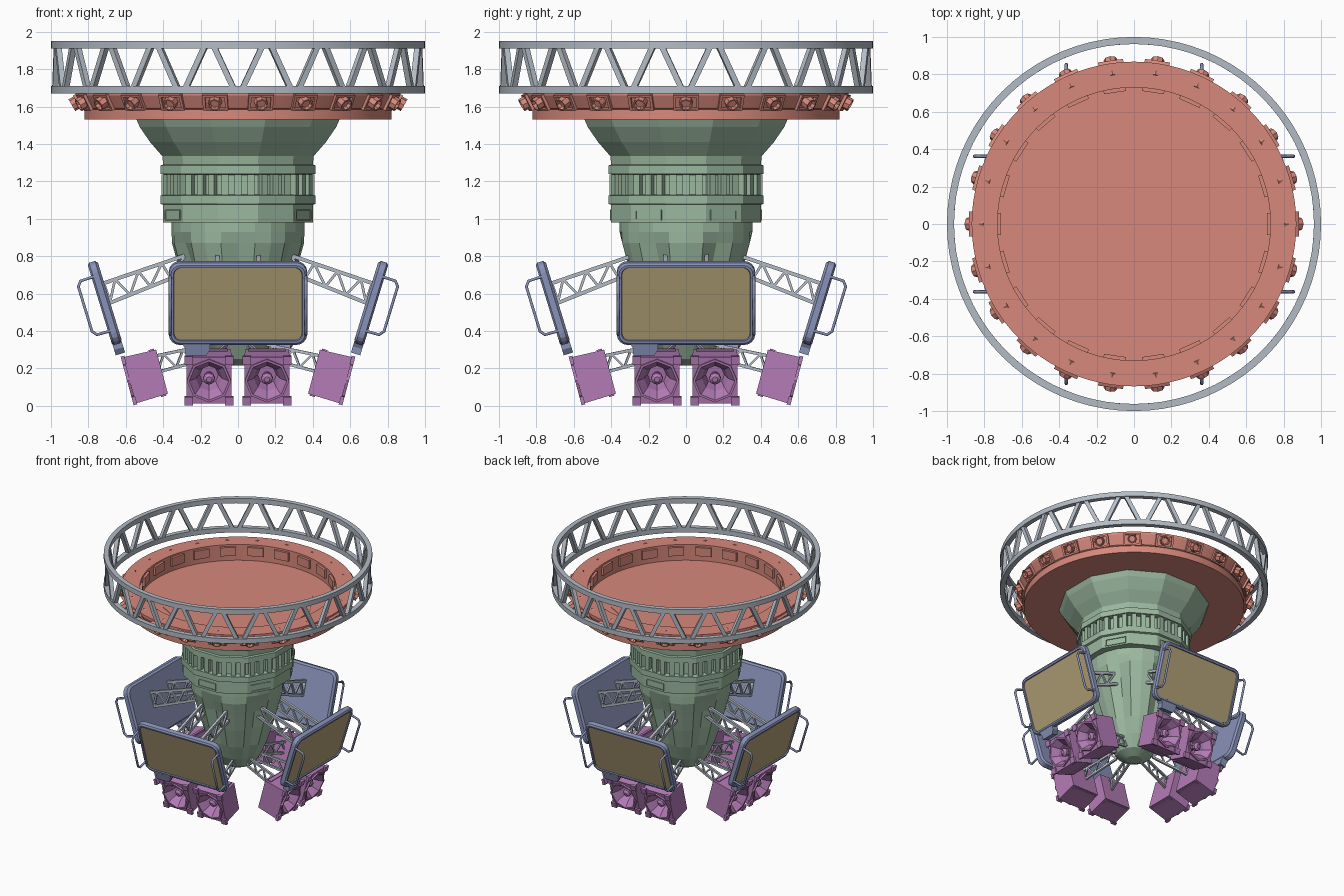
import bpy, bmesh, math
from mathutils import Vector, Matrix

if "Cube" in bpy.data.objects:
    bpy.data.objects.remove(bpy.data.objects["Cube"])

def material(name, rgb):
    m = bpy.data.materials.new(name)
    m.diffuse_color = (*rgb, 1)
    m.use_nodes = True
    m.node_tree.nodes["Principled BSDF"].inputs["Base Color"].default_value = m.diffuse_color
    return m

GREEN = material("green", (0.33, 0.48, 0.35))
RED = material("red", (0.68, 0.25, 0.20))
BLUE = material("blue", (0.25, 0.29, 0.48))
BROWN = material("brown", (0.45, 0.36, 0.19))
PURPLE = material("purple", (0.45, 0.20, 0.47))
STEEL = material("steel", (0.45, 0.50, 0.56))

def finish(name, bm, mat, smooth=False):
    bmesh.ops.recalc_face_normals(bm, faces=bm.faces[:])
    me = bpy.data.meshes.new(name)
    bm.to_mesh(me)
    bm.free()
    me.materials.append(mat)
    ob = bpy.data.objects.new(name, me)
    bpy.context.collection.objects.link(ob)
    if smooth:
        bpy.ops.object.select_all(action='DESELECT')
        ob.select_set(True)
        bpy.context.view_layer.objects.active = ob
        bpy.ops.object.shade_smooth_by_angle(angle=math.radians(25))
    return ob

def four_sides(ob, M=Matrix()):
    """Place the part on the front and copy it to the other three sides."""
    for k in range(4):
        o = ob if k == 0 else ob.copy()
        if k:
            o.name = f"{ob.name}_{k}"
            bpy.context.collection.objects.link(o)
        o.matrix_world = Matrix.Rotation(k * math.pi / 2, 4, 'Z') @ M

def loft(bm, loops, closed=False, M=Matrix()):
    rings = [[bm.verts.new(M @ Vector(p)) for p in l] for l in loops]
    n = len(rings[0])
    pairs = list(zip(rings, rings[1:])) + ([(rings[-1], rings[0])] if closed else [])
    for a, b in pairs:
        for i in range(n):
            bm.faces.new((a[i], a[(i + 1) % n], b[(i + 1) % n], b[i]))
    if not closed:
        bm.faces.new(rings[0])
        bm.faces.new(rings[-1])

def circle(r, z, n, phase=0.0, groove=None):
    out = []
    for i in range(n):
        a = phase + math.tau * i / n
        rr = r * (groove if groove and i % 4 == 2 else 1)
        out.append((rr * math.cos(a), rr * math.sin(a), z))
    return out

def box(bm, size, loc, M=Matrix()):
    bmesh.ops.create_cube(bm, size=1, matrix=M @ Matrix.Translation(loc) @ Matrix.Diagonal((*size, 1)))

def bar(bm, a, b, t, d=None):
    a, b = Vector(a), Vector(b)
    q = (b - a).to_track_quat('Z', 'Y').to_matrix().to_4x4()
    box(bm, (t, d or t, (b - a).length), (0, 0, 0), Matrix.Translation((a + b) / 2) @ q)

def polar(r, deg, z):
    a = math.radians(deg)
    return Vector((r * math.cos(a), r * math.sin(a), z))

def spin(deg):
    return Matrix.Rotation(math.radians(deg), 4, 'Z')

# truss ring: two hoops and a zigzag of bars
for name, z in (("ring_lower_hoop", 1.67), ("ring_upper_hoop", 1.91)):
    bm = bmesh.new()
    loft(bm, [circle(r, h, 80) for r, h in ((1, z), (1, z + .04), (.962, z + .04), (.962, z))], True)
    finish(name, bm, STEEL, True)
bm = bmesh.new()
for i in range(20):
    c = 270 + 18 * i
    for s in (-1, 1):
        bar(bm, polar(.978, c + s * 1.2, 1.69), polar(.978, c + s * 7.8, 1.93), .03)
finish("ring_zigzag", bm, STEEL)

# red dish with recessed top
bm = bmesh.new()
loft(bm, [circle(r, z, 88) for r, z in ((.73, 1.55), (.73, 1.68), (.868, 1.68), (.868, 1.66),
                                      (.832, 1.59), (.822, 1.585), (.822, 1.53))])
finish("dish", bm, RED, True)
bm = bmesh.new()
loft(bm, [circle(.567, z, 12, math.radians(15)) for z in (1.54, 1.554)])
finish("dish_floor_plate", bm, RED)

# ring of lamps with square housings and inner boxes
bm = bmesh.new()
for i in range(22):
    R = spin(360 / 22 * i)
    box(bm, (.03, .12, .07), (.725, 0, 1.63), R)
    F = R @ Matrix.Translation((.848, 0, 1.625)) @ Matrix.Rotation(math.radians(27), 4, 'Y')
    for s in (-1, 1):
        box(bm, (.03, .015, .09), (.0, s * .06, 0), F)
        box(bm, (.03, .12, .012), (.0, 0, s * .04), F)
    L = R @ Matrix.Translation((.845, 0, 1.632)) @ Matrix.Rotation(math.radians(120), 4, 'Y')
    loft(bm, [circle(r, z, 8) for r, z in ((.028, -.06), (.036, -.03), (.036, .05), (.028, .05), (.024, .03))], M=L)
finish("lamps", bm, RED)

# green twelve-sided upper body
bm = bmesh.new()
k = 1 / math.cos(math.radians(15))
prof = [(.545, 1.535), (.525, 1.49), (.47, 1.41), (.405, 1.335), (.40, 1.29), (.415, 1.285), (.415, 1.24),
        (.375, 1.235), (.375, 1.13), (.415, 1.125), (.415, 1.08), (.40, 1.075), (.40, .98)]
loft(bm, [circle(r * k, z, 12, math.radians(15)) for r, z in prof])
finish("body_upper", bm, GREEN)
bm = bmesh.new()
for i in range(36):
    # spacing is even on each flat side
    s, t = divmod(i, 3)
    box(bm, (.05, .036, .11), (.383, (t - 1) * .07, 1.182), spin(s * 30))
for i in range(6):
    R = spin(270 + 60 * i)
    for s in (-1, 1):
        box(bm, (.012, .16, .007), (.4, 0, 1.02 + s * .025), R)
        box(bm, (.012, .007, .05), (.4, s * .078, 1.02), R)
finish("body_ribs_and_windows", bm, GREEN)

# green bullet-shaped lower body with flutes
bm = bmesh.new()
prof = [(.355, .985, None), (.355, .93, None), (.353, .87, .92), (.325, .77, .88), (.285, .62, .88),
        (.235, .46, .9), (.185, .34, .95), (.13, .25, None), (.06, .215, None)]
loft(bm, [circle(r, z, 24, 0, g) for r, z, g in prof])
finish("body_lower", bm, GREEN)

# screens, tilted to face outward and down
def round_rect(w, h, r, y):
    pts = []
    for cx, cz, a0 in ((w - r, h - r, 0), (r - w, h - r, 90), (r - w, r - h, 180), (w - r, r - h, 270)):
        for j in range(5):
            a = math.radians(a0 + j * 22.5)
            pts.append((cx + r * math.cos(a), y, cz + r * math.sin(a)))
    return pts

SCREEN = Matrix.Translation((0, -.712, .55)) @ Matrix.Rotation(math.radians(17), 4, 'X')
bm = bmesh.new()
loft(bm, [round_rect(*p) for p in ((.355, .215, .05, .028), (.37, .23, .06, .015), (.37, .23, .06, -.018),
                                   (.358, .218, .05, -.028), (.345, .205, .04, -.028), (.342, .202, .04, -.015))])
loft(bm, [[(-.30, y, -.22), (-.15, y, -.22), (-.15, y, -.255), (-.17, y, -.285), (-.28, y, -.285), (-.28, y, -.25)]
          for y in (-.026, .026)])
four_sides(finish("screen_frame", bm, BLUE), SCREEN)
bm = bmesh.new()
loft(bm, [round_rect(.342, .202, .04, y) for y in (-.012, -.02)])
four_sides(finish("screen_panel", bm, BROWN), SCREEN)
for side, s in (("left", -1), ("right", 1)):
    cu = bpy.data.curves.new(f"screen_handle_{side}", 'CURVE')
    cu.dimensions = '3D'
    cu.bevel_depth = .009
    cu.bevel_resolution = 1
    path = [(-.015, .152), (-.09, .15), (-.11, .125), (-.11, -.125), (-.09, -.15), (-.015, -.152)]
    sp = cu.splines.new('POLY')
    sp.points.add(len(path) - 1)
    for p, (y, z) in zip(sp.points, path):
        p.co = (s * .362, y, z, 1)
    cu.materials.append(BLUE)
    ob = bpy.data.objects.new(cu.name, cu)
    bpy.context.collection.objects.link(ob)
    four_sides(ob, SCREEN)

# truss arms from the body to the screens and speakers
def truss(bm, x0, x1, top, low, n, t):
    """top and low are (distance, height) pairs for the two chords."""
    def pt(ch, f):
        (d0, z0), (d1, z1) = ch
        return Vector((x0 + (x1 - x0) * f, -(d0 + (d1 - d0) * f), z0 + (z1 - z0) * f))
    for ch in (top, low):
        bar(bm, pt(ch, 0), pt(ch, 1), t)
    for i in range(n):
        a, b = (top, low) if i % 2 else (low, top)
        bar(bm, pt(a, i / n), pt(b, (i + 1) / n), t * .7)
    for f in (0, 1):
        bar(bm, pt(top, f), pt(low, f), t)

bm = bmesh.new()
for s in (-1, 1):
    truss(bm, s * .11, s * .11, ((.22, .825), (.72, .655)), ((.25, .725), (.685, .55)), 8, .02)
four_sides(finish("screen_arms", bm, STEEL))
bm = bmesh.new()
for s in (-1, 1):
    truss(bm, s * .06, s * .13, ((.14, .33), (.45, .265)), ((.13, .26), (.43, .18)), 6, .016)
four_sides(finish("speaker_arms", bm, STEEL))

# speakers: square boxes with an octagonal horn
def square(h, v, y):
    return [(x * h, y, z * v) for x, z in ((1, 0), (1, 1), (0, 1), (-1, 1), (-1, 0), (-1, -1), (0, -1), (1, -1))]

def octagon(r, y):
    return [(x, y, z) for x, z, _ in circle(r, 0, 8)]

for side, s in (("left", -1), ("right", 1)):
    bm = bmesh.new()
    loft(bm, [square(.118, .122, .095), square(.12, .128, -.085), octagon(.119, -.085), octagon(.119, -.098),
              octagon(.106, -.098), octagon(.07, -.045), octagon(.05, .03)])
    H = Matrix.Rotation(math.pi / 2, 4, 'X')
    loft(bm, [circle(r, z, 8) for r, z in ((.02, -.035), (.02, .02), (.032, .03), (.032, .055), (.015, .07))], M=H)
    for a in (-1, 1):
        for b in (-1, 1):
            box(bm, (.045, .02, .045), (a * .108, -.088, b * .112), Matrix())
        box(bm, (.2, .03, .012), (0, .07, a * .124))
    ob = finish(f"speaker_{side}", bm, PURPLE)
    four_sides(ob, Matrix.Translation((s * .155, -.498, .158)) @ Matrix.Rotation(math.radians(15), 4, 'X'))
